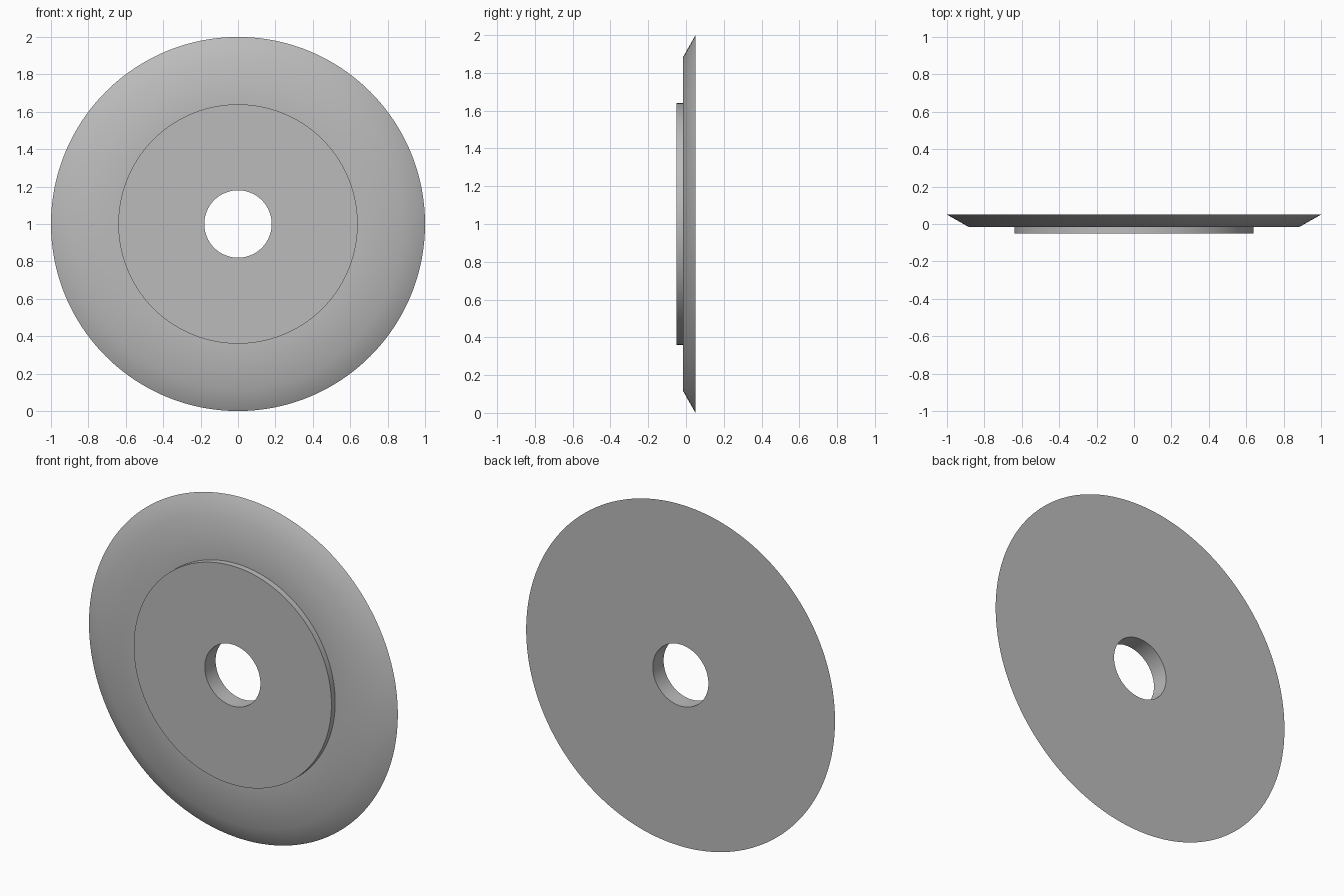
import bpy
import bmesh
import math

cube = bpy.data.objects.get("Cube")
if cube:
    bpy.data.objects.remove(cube, do_unlink=True)

SEGMENTS = 192
CENTRE_Z = 1.0


def make_material(name, colour):
    mat = bpy.data.materials.new(name)
    mat.use_nodes = True
    mat.diffuse_color = colour
    mat.node_tree.nodes["Principled BSDF"].inputs["Base Color"].default_value = colour
    return mat


def lathe(name, profile, mat):
    """Revolve a closed (radius, y) profile around the y axis."""
    bm = bmesh.new()
    rings = []
    for i in range(SEGMENTS):
        a = 2 * math.pi * i / SEGMENTS
        rings.append([bm.verts.new((r * math.sin(a), y, r * math.cos(a)))
                      for r, y in profile])
    n = len(profile)
    for i, ring in enumerate(rings):
        following = rings[(i + 1) % SEGMENTS]
        for j in range(n):
            k = (j + 1) % n
            bm.faces.new((ring[j], ring[k], following[k], following[j]))
    bmesh.ops.recalc_face_normals(bm, faces=bm.faces)
    mesh = bpy.data.meshes.new(name)
    bm.to_mesh(mesh)
    bm.free()
    mesh.materials.append(mat)
    obj = bpy.data.objects.new(name, mesh)
    obj.location.z = CENTRE_Z
    bpy.context.collection.objects.link(obj)
    bpy.ops.object.select_all(action="DESELECT")
    obj.select_set(True)
    bpy.context.view_layer.objects.active = obj
    bpy.ops.object.shade_smooth_by_angle(angle=math.radians(35))
    return obj


grey = make_material("plain grey", (0.5, 0.5, 0.5, 1))

# Disc with bevelled rim, raised hub and central bore
bore, hub, face, rim = 0.18, 0.64, 0.885, 1.0
back, disc_front, hub_front = 0.05, -0.015, -0.05
lathe("bevelled_disc", [
    (bore, back), (rim, back), (face, disc_front),
    (hub, disc_front), (hub, hub_front), (bore, hub_front),
], grey)
